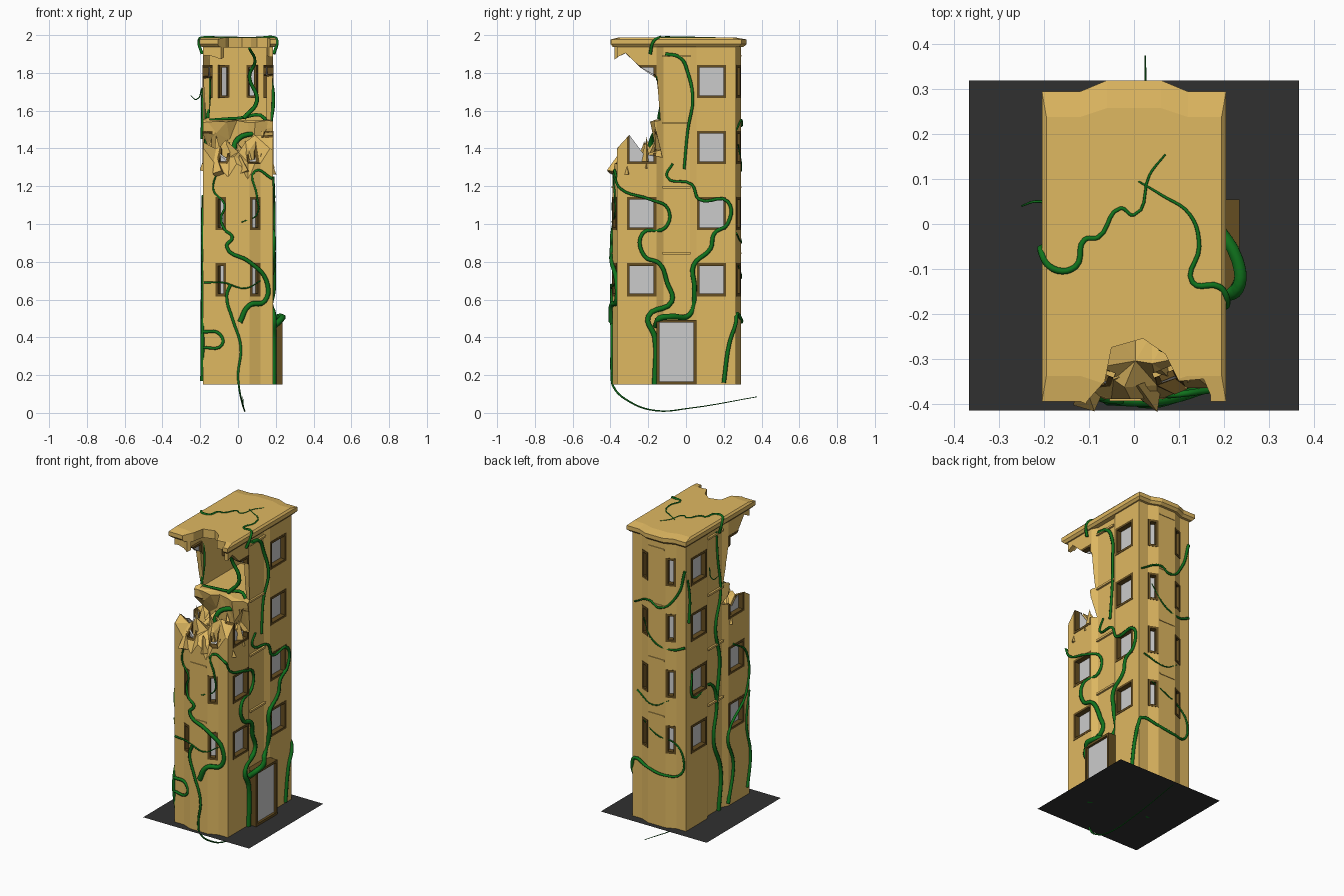
import bpy, bmesh, math, random
from mathutils import Matrix, Vector

if "Cube" in bpy.data.objects:
    bpy.data.objects.remove(bpy.data.objects["Cube"])

random.seed(7)
CY = -0.05  # plan centre of the building


def material(name, col):
    m = bpy.data.materials.new(name)
    m.diffuse_color = (*col, 1)
    m.use_nodes = True
    m.node_tree.nodes["Principled BSDF"].inputs["Base Color"].default_value = m.diffuse_color
    return m


SAND = material("sand", (0.74, 0.48, 0.12))
BROWN = material("brown", (0.13, 0.075, 0.015))
GREEN = material("green", (0.005, 0.17, 0.012))
BLACK = material("black", (0.03, 0.03, 0.03))


def loft(bm, loops, ring=False, mat=Matrix()):
    vs = [[bm.verts.new(mat @ Vector(p)) for p in lp] for lp in loops]
    n, k = len(vs[0]), len(vs)
    for i in range(k if ring else k - 1):
        a, b = vs[i], vs[(i + 1) % k]
        for j in range(n):
            bm.faces.new((a[j], a[(j + 1) % n], b[(j + 1) % n], b[j]))
    if not ring:
        bm.faces.new(vs[0])
        bm.faces.new(vs[-1])


def rect(w, h, y):
    return [(-w/2, y, -h/2), (w/2, y, -h/2), (w/2, y, h/2), (-w/2, y, h/2)]


def box(bm, x0, x1, y0, y1, z0, z1):
    loft(bm, [[(x0, y0, z), (x1, y0, z), (x1, y1, z), (x0, y1, z)] for z in (z0, z1)])


def finish(bm, name, mat=None, cutter=False, tri=False):
    if tri:
        bmesh.ops.triangulate(bm, faces=bm.faces[:])
    bmesh.ops.recalc_face_normals(bm, faces=bm.faces[:])
    me = bpy.data.meshes.new(name)
    bm.to_mesh(me)
    bm.free()
    ob = bpy.data.objects.new(name, me)
    bpy.context.collection.objects.link(ob)
    if mat:
        me.materials.append(mat)
    if cutter:
        ob.hide_render = True
        ob.hide_viewport = True
        ob.display_type = 'WIRE'
    return ob


def cut(ob, *cutters):
    for c in cutters:
        m = ob.modifiers.new(c.name, 'BOOLEAN')
        m.operation, m.solver, m.object = 'DIFFERENCE', 'EXACT', c


def plan(x, y, bulge, z, notch=0.0):
    # outline with bulged ends and recessed middle of each long side
    q = [(x, 0.07), (x, y), (0.12, y), (0.06, y + bulge)]
    if notch:
        q = [(x - notch, 0.07), (x, 0.105)] + q[1:]
    pts = q + [(-a, b) for a, b in reversed(q)]
    pts += [(-a, -b) for a, b in pts]
    return [(a, b + CY, z) for a, b in pts]


# window frames, glass and recesses
frames, glass, holes = bmesh.new(), bmesh.new(), bmesh.new()


def opening(x, y, z, nx, ny, w, h, front=0.002, back=-0.05, b=0.014, pane=-0.03, hole=True):
    m = Matrix.Translation((x, y, z)) @ Matrix.Rotation(math.atan2(-nx, ny), 4, 'Z')
    wi, hi = w - 2 * b, h - 2 * b
    loft(frames, [rect(w, h, front), rect(w, h, back), rect(wi, hi, back), rect(wi, hi, front)], True, m)
    loft(glass, [rect(wi + .006, hi + .006, pane), rect(wi + .006, hi + .006, pane - .006)], mat=m)
    if hole:
        loft(holes, [rect(w - .004, h - .004, .04), rect(w - .004, h - .004, -.06)], mat=m)


for i in range(4):
    z = 0.705 + 0.35 * i
    for sx in (-1, 1):
        for y in (0.135, -0.235):
            opening(sx * .185, y, z, sx, 0, .155, .175)
        for sy in (-1, 1):
            opening(sx * .09, CY + sy * .3275, z, sx * .025, sy * .06, .06, .175)
# door
opening(.185, -.05, .322, 1, 0, .21, .342, .05, -.03, .015, .035, False)
frames = finish(frames, "window_and_door_frames", BROWN)
glass = finish(glass, "window_panes")
holes = finish(holes, "window_cutter", cutter=True)

# crater cutter: jagged side profile lofted across the width
bm = bmesh.new()
prof = [(-.6, 1.86), (-.38, 1.87), (-.31, 1.91), (-.24, 1.84), (-.16, 1.77), (-.14, 1.68), (-.13, 1.56),
        (-.18, 1.54), (-.155, 1.48), (-.13, 1.4), (-.23, 1.39), (-.31, 1.47), (-.355, 1.38), (-.395, 1.33), (-.6, 1.3)]
slices = []
for x in (-.26, -.17, -.12, -.06, -.01, .05, .1, .16, .26):
    lp = []
    for y, z in prof:
        j = 0 if y < -.5 else 1
        dip = .06 * max(0, 1 - (x / .18) ** 2) if z < 1.5 else 0
        big = .045 if (z < 1.5 and abs(x) < .2) else .014
        lp.append((x + j * random.uniform(-.015, .015), y + j * random.uniform(-.012, .012),
                   z - dip + j * random.uniform(-big, big)))
    slices.append(lp)
loft(bm, slices)
crater = finish(bm, "crater_cutter", cutter=True, tri=True)

# hollow top room and broken roof edge
bm = bmesh.new()
box(bm, -.15, .15, -.36, .24, 1.55, 1.935)
room = finish(bm, "room_cutter", cutter=True)
bm = bmesh.new()
edge = [(-.12, -.5), (-.105, -.395), (-.065, -.35), (-.05, -.275), (.02, -.255), (.07, -.29), (.1, -.35),
        (.155, -.345), (.17, -.38), (.17, -.5)]
loft(bm, [[(x, y, z) for x, y in edge] for z in (1.82, 2.1)])
bite = finish(bm, "roof_cutter", cutter=True, tri=True)

# walls
bm = bmesh.new()
loft(bm, [plan(.185, .315, .025, z, .02) for z in (.151, 1.945)])
walls = finish(bm, "walls", SAND)
cut(walls, holes, room, crater, bite)
cut(frames, crater)
cut(glass, crater)

# roof slab with sloped rim
bm = bmesh.new()
loft(bm, [plan(.193, .33, .025, 1.938), plan(.205, .345, .025, 1.952),
          plan(.205, .345, .025, 1.977), plan(.195, .288, .02, 1.988)])
cut(finish(bm, "roof", SAND), bite)

# storey ledges
bm = bmesh.new()
for z in (.845, 1.195, 1.535, 1.89):
    for s in (-1, 1):
        box(bm, s * .155, s * .177, -.125, .025, z - .006, z + .006)
        if s > 0 or z < 1.3:
            box(bm, -.055, .055, CY + s * .33, CY + s * .344, z - .004, z + .004)
finish(bm, "storey_ledges", SAND)

# rubble shards in the crater
bm = bmesh.new()
for i in range(16):
    x, y = -.155 + .31 * (i % 8) / 7, (-.34 if i < 8 else -.2) + random.uniform(-.03, .03)
    h = random.uniform(.1, .2)
    m = (Matrix.Translation((x, y, 1.34 + (.03 if i >= 8 else -.02)))
         @ Matrix.Rotation(random.uniform(-.5, .5), 4, 'X') @ Matrix.Rotation(random.uniform(-.5, .5), 4, 'Y')
         @ Matrix.Rotation(random.uniform(0, 6), 4, 'Z'))
    bmesh.ops.create_cone(bm, cap_ends=True, segments=random.choice((3, 4)), radius1=random.uniform(.03, .055),
                          radius2=.001, depth=h, matrix=m)
finish(bm, "rubble", SAND)

# ground sheet
bm = bmesh.new()
bm.faces.new([bm.verts.new(p) for p in ((-.367, -.415, .15), (.367, -.415, .15), (.367, .32, .15), (-.367, .32, .15))])
finish(bm, "ground", BLACK)


# vines
def vine(name, pts, r0=.012, r1=.004):
    cu = bpy.data.curves.new(name, 'CURVE')
    cu.dimensions, cu.resolution_u = '3D', 5
    cu.bevel_depth, cu.bevel_resolution, cu.use_fill_caps = 1, 1, True
    sp = cu.splines.new('BEZIER')
    sp.bezier_points.add(len(pts) - 1)
    for i, (b, p) in enumerate(zip(sp.bezier_points, pts)):
        b.co = p
        b.handle_left_type = b.handle_right_type = 'AUTO'
        b.radius = r0 + (r1 - r0) * i / (len(pts) - 1)
    cu.materials.append(GREEN)
    bpy.context.collection.objects.link(bpy.data.objects.new(name, cu))


def side(s, pts):
    return [(s * (.17 if -.13 < y < .03 else .188), y, z) for y, z in pts]


def face(s, pts):  # front (s=-1) or back (s=1) wall
    return [(x, CY + s * (.318 + .025 * min(1, max(0, (.12 - abs(x)) / .06))), z) for x, z in pts]


vine("right_vine_a", side(1, [(-.165, .15), (-.165, .4), (-.2, .51), (-.075, .59), (-.1, .69), (-.14, .79), (-.22, .83),
     (-.23, .95), (-.11, .98), (-.095, 1.08), (-.19, 1.13), (-.35, 1.19), (-.38, 1.25)]), .017, .006)
vine("right_vine_b", [(.19, -.16, .46), (.232, -.14, .5), (.23, -.08, .51)] + side(1, [(.02, .52), (.045, .66), (.04, .78),
     (.13, .87), (.15, .95), (.22, 1.0), (.22, 1.12), (.07, 1.13), (.03, 1.21), (-.1, 1.25), (-.07, 1.32)]), .017, .006)
vine("right_vine_c", side(1, [(-.01, 1.29), (.01, 1.5), (.035, 1.66), (.01, 1.8), (-.03, 1.88), (-.11, 1.9)]), .008, .011)
vine("corner_vine", side(1, [(.2, .16), (.23, .37), (.265, .48)]) + face(1, [(.17, .52), (.07, .5), (-.05, .48),
     (-.15, .5), (-.17, .6), (-.12, .68), (0, .72), (.1, .78)]), .013, .003)
vine("root_vine", face(-1, [(-.04, .68), (-.06, .62), (-.03, .5), (.015, .35), (0, .2)]) + [(.005, -.385, .14),
     (.02, -.3, .06), (.035, -.16, .012), (.03, .02, .025), (.025, .375, .085)], .01, .002)
vine("front_vine_a", face(-1, [(.01, .48), (.06, .57), (.14, .59), (.15, .7), (.06, .8), (-.06, .88), (-.03, .93),
     (-.07, .97), (-.09, 1.03), (-.07, 1.1), (-.13, 1.18), (-.1, 1.3)]), .016, .004)
vine("front_vine_b", face(-1, [(-.185, .43), (-.1, .42), (-.085, .36), (-.19, .345)]), .01, .008)
vine("front_vine_c", face(-1, [(-.18, .69), (-.08, .69), (.04, .66), (.12, .7)]), .006, .003)
vine("front_vine_d", face(-1, [(.18, 1.24), (.09, 1.28), (.1, 1.15), (.1, 1.05), (.02, 1.01)]), .008, .003)
vine("crater_vine_a", [(-.03, -.2, 1.37), (0, -.18, 1.45), (.12, -.15, 1.5), (.14, -.13, 1.56), (0, -.13, 1.56),
     (-.17, -.13, 1.55)], .016, .007)
vine("crater_vine_b", [(.03, -.14, 1.56), (.1, -.13, 1.65), (.06, -.15, 1.78), (.09, -.2, 1.86), (.06, -.28, 1.93)], .013, .007)
vine("crater_vine_c", [(-.16, -.13, 1.56), (-.15, -.12, 1.75), (-.17, -.14, 1.9)], .009, .006)
T = 1.988
vine("roof_vine_a", [(-.19, -.06, 1.9), (-.207, -.06, 1.97)] + [(x, y, T) for x, y in ((-.18, -.1), (-.13, -.095),
     (-.11, -.035), (-.08, -.03), (-.03, .035), (0, .02), (.035, .11), (.07, .155))], .009, .002)
vine("roof_vine_b", [(.19, -.19, 1.9), (.207, -.17, 1.97)] + [(x, y, T) for x, y in ((.19, -.14), (.13, -.13),
     (.145, -.05), (.125, .02), (.06, .065), (.01, .095))], .009, .002)
vine("left_vine_a", side(-1, [(-.08, .15), (-.1, .4), (-.03, .6), (-.06, .85), (0, .97), (.2, .97), (.21, 1.12)]), .014, .006)
vine("left_vine_b", side(-1, [(-.06, .85), (-.09, 1.1), (-.05, 1.3), (-.1, 1.5), (-.07, 1.75), (-.06, 1.9)]), .012, .006)
vine("left_vine_c", side(-1, [(-.15, .17), (-.2, .4), (-.15, .6), (-.33, .8), (-.33, 1.05), (-.2, 1.15)]), .012, .005)
vine("left_vine_d", side(-1, [(-.34, .2), (-.37, .4), (-.33, .6), (-.36, .8)]), .011, .006)
vine("left_vine_e", side(-1, [(.24, 1.45), (.23, 1.6), (.25, 1.72)]), .01, .006)
vine("left_shoot", [(-.19, .04, 1.72), (-.22, .05, 1.66), (-.25, .04, 1.68)], .004, .002)
vine("back_vine_a", face(1, [(-.18, 1.3), (-.1, 1.27), (.02, 1.3), (.1, 1.42)]), .008, .003)
vine("back_vine_b", face(1, [(.17, 1.5), (.05, 1.55), (-.02, 1.52), (-.13, 1.62), (-.18, 1.78)]), .005, .009)
vine("back_vine_c", face(1, [(.15, .95), (.02, .9), (-.08, .95)]), .005, .002)
